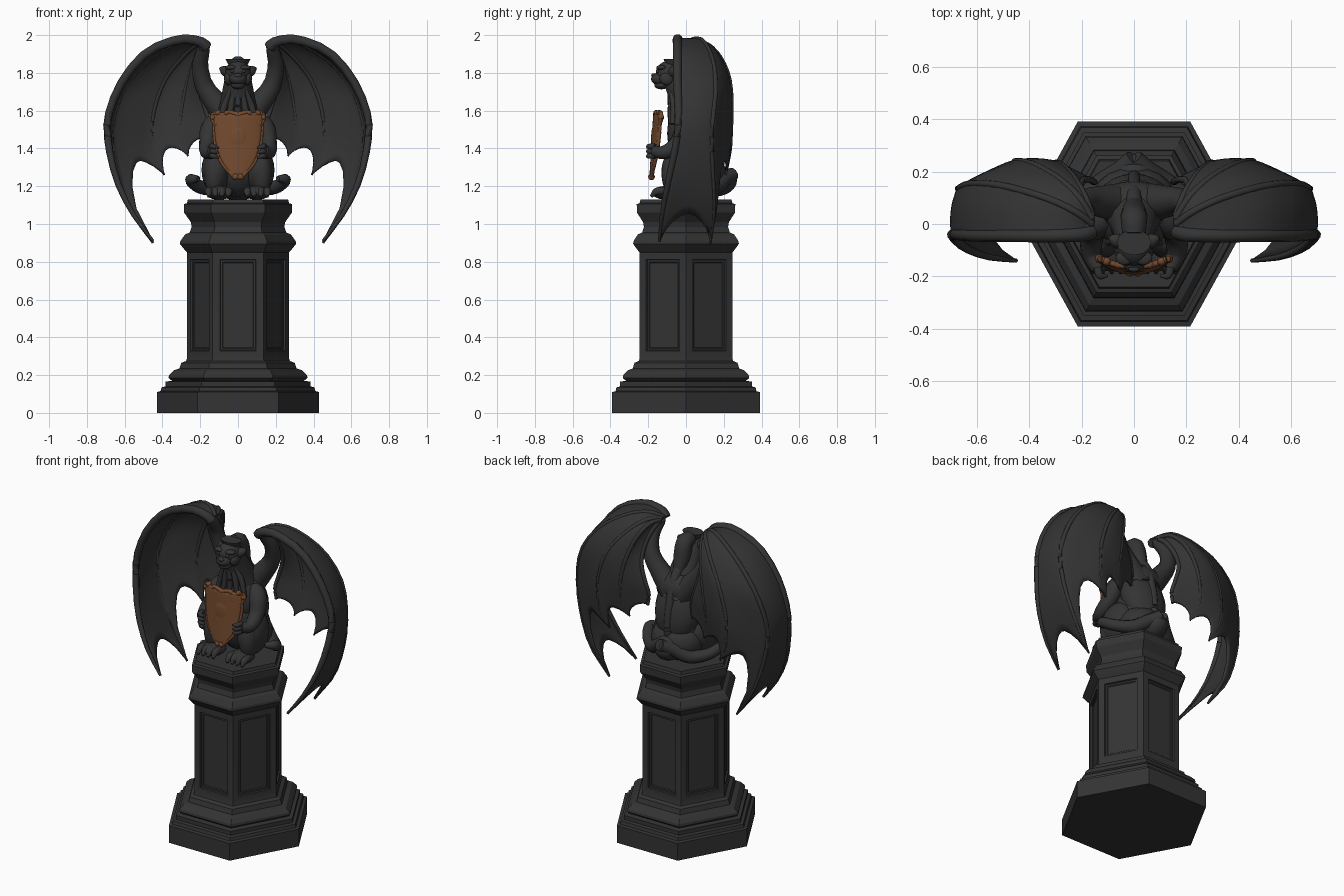
import bpy, bmesh, math
from mathutils import Vector, Matrix

if "Cube" in bpy.data.objects:
    bpy.data.objects.remove(bpy.data.objects["Cube"], do_unlink=True)


def material(name, rgb):
    m = bpy.data.materials.new(name)
    m.use_nodes = True
    m.diffuse_color = (*rgb, 1)
    m.node_tree.nodes["Principled BSDF"].inputs["Base Color"].default_value = (*rgb, 1)
    return m


STONE = material("dark_stone", (.034, .034, .034))
BRONZE = material("bronze", (.17, .068, .027))


def finish(bm, name, mat=STONE, mirror=False, thick=0, subsurf=0, angle=40):
    bmesh.ops.recalc_face_normals(bm, faces=bm.faces[:])
    me = bpy.data.meshes.new(name)
    bm.to_mesh(me)
    bm.free()
    me.materials.append(mat)
    ob = bpy.data.objects.new(name, me)
    bpy.context.collection.objects.link(ob)
    if thick:
        mod = ob.modifiers.new("thickness", 'SOLIDIFY')
        mod.thickness, mod.offset = thick, 0
    if subsurf:
        ob.modifiers.new("smooth", 'SUBSURF').levels = subsurf
    if mirror:
        ob.modifiers.new("mirror", 'MIRROR')
    bpy.ops.object.select_all(action='DESELECT')
    ob.select_set(True)
    bpy.context.view_layer.objects.active = ob
    bpy.ops.object.shade_smooth_by_angle(angle=math.radians(angle))


def spline(points, n):
    """Evenly sampled smooth path through the points."""
    p = [Vector(q) for q in points]
    p = [p[0] * 2 - p[1]] + p + [p[-1] * 2 - p[-2]]
    out = []
    for i in range(n + 1):
        s = i / n * (len(p) - 3)
        k = min(int(s), len(p) - 4)
        t = s - k
        a, b, c, d = p[k:k + 4]
        out.append(b + (c - a) * t / 2 + (a * 2 - b * 5 + c * 4 - d) * t * t / 2
                   + (b * 3 - a - c * 3 + d) * t ** 3 / 2)
    return out


def add_tube(bm, points, radii, n=20, sides=10):
    path = spline(points, n)
    rad = spline([(r, 0, 0) for r in radii], n)
    rings = []
    for i, p in enumerate(path):
        d = path[min(i + 1, n)] - path[max(i - 1, 0)]
        q = d.to_track_quat('Z', 'Y')
        ring = []
        for k in range(sides):
            a = math.tau * k / sides
            ring.append(bm.verts.new(p + q @ Vector((math.cos(a), math.sin(a), 0)) * max(rad[i].x, .002)))
        rings.append(ring)
    for r, s in zip(rings, rings[1:]):
        for k in range(sides):
            j = (k + 1) % sides
            bm.faces.new((r[k], r[j], s[j], s[k]))
    bm.faces.new(rings[0])
    bm.faces.new(rings[-1])


def add_ball(bm, centre, size, tilt=0):
    m = Matrix.Translation(centre) @ Matrix.Rotation(tilt, 4, 'X') @ Matrix.Diagonal((*size, 1))
    bmesh.ops.create_uvsphere(bm, u_segments=20, v_segments=12, radius=1, matrix=m)


def balls(name, items, mat=STONE, mirror=False):
    bm = bmesh.new()
    for it in items:
        add_ball(bm, *it)
    finish(bm, name, mat, mirror)


def tubes(name, items, mat=STONE, mirror=False):
    bm = bmesh.new()
    for pts, rad in items:
        add_tube(bm, pts, rad)
    finish(bm, name, mat, mirror)


# Hexagonal pedestal turned from one moulding profile
profile = [(.43, 0), (.43, .11), (.41, .115), (.405, .135), (.385, .14), (.385, .165), (.35, .17),
           (.368, .185), (.365, .2), (.34, .225), (.31, .235), (.3, .265), (.275, .275),
           (.27, .29), (.27, .85), (.28, .86), (.308, .895), (.305, .91), (.28, .945), (.255, .955),
           (.245, .985), (.25, 1.01), (.285, 1.06), (.287, 1.105), (.27, 1.11), (.265, 1.13)]
bm = bmesh.new()
rings = [[bm.verts.new((r * math.cos(k * math.pi / 3), r * math.sin(k * math.pi / 3) * 1.05, z))
          for k in range(6)] for r, z in profile]
bm.faces.new(rings[0])
bm.faces.new(rings[-1])
panels = []
for r, s in zip(rings, rings[1:]):
    for k in range(6):
        f = bm.faces.new((r[k], r[k - 5], s[k - 5], s[k]))
        if s[k].co.z - r[k].co.z > .4:
            panels.append(f)
bmesh.ops.recalc_face_normals(bm, faces=bm.faces[:])
# Sunk panels with a moulded frame
for width, depth in ((.055, 0), (.004, -.01), (.014, 0), (.006, -.005)):
    bmesh.ops.inset_individual(bm, faces=panels, thickness=width, depth=depth)
finish(bm, "pedestal", angle=20)

# Wings: finger ribs fanned out from the wrist, membrane lofted between them
lead = [(.165, -.03, 1.935), (.2, -.04, 1.965), (.31, -.045, 1.977), (.48, -.045, 1.91), (.61, -.045, 1.76),
        (.685, -.04, 1.58), (.688, -.05, 1.44), (.645, -.09, 1.24), (.56, -.125, 1.06), (.45, -.14, .91)]
outer = [(.16, 0, 1.95), (.23, .05, 1.98), (.34, .1, 1.955), (.5, .145, 1.85), (.62, .155, 1.69), (.67, .135, 1.5),
         (.65, .14, 1.3), (.575, .15, 1.08), (.45, .13, .9)]
middle = [(.16, .02, 1.95), (.21, .1, 1.955), (.29, .175, 1.89), (.39, .23, 1.76), (.45, .24, 1.58),
          (.45, .235, 1.4), (.39, .21, 1.26)]
inner = [(.16, .03, 1.945), (.19, .11, 1.935), (.235, .185, 1.85), (.275, .225, 1.72), (.3, .235, 1.58),
         (.305, .22, 1.46), (.265, .19, 1.36)]
root = [(.165, .03, 1.94), (.185, .08, 1.89), (.205, .13, 1.8), (.2, .165, 1.7), (.17, .17, 1.6), (.15, .16, 1.52),
        (.16, .16, 1.45)]
ribs = [spline(r, 40) for r in (lead, outer, middle, inner, root)]
scallops = (.11, .2, .13, .08)
bm = bmesh.new()
rows, steps = [], 8
for i, scallop in enumerate(scallops):
    for j in range(steps + (i == len(scallops) - 1)):
        u = j / steps
        bow = math.sin(math.pi * u)
        short = [a.lerp(b, u) for a, b in zip(ribs[i], ribs[i + 1])]
        row = []
        for k in range(31):
            t = k / 30 * (1 - scallop * bow ** .7) * 40
            a = min(int(t), 39)
            p = short[a].lerp(short[a + 1], t - a)
            billow = .014 * bow * math.sin(math.pi * k / 30)
            row.append(bm.verts.new(p + Vector((billow, billow * .7, 0))))
        rows.append(row)
for r, s in zip(rows, rows[1:]):
    for k in range(30):
        bm.faces.new((r[k], r[k + 1], s[k + 1], s[k]))
finish(bm, "wing_membranes", mirror=True, thick=.014, angle=60)
tubes("wing_fingers", [(lead, (.03, .025, .022, .018, .008)), (outer, (.014, .014, .013, .006)),
                       (middle, (.014, .013, .012, .005)), (inner, (.014, .012, .011, .005)),
                       (root, (.018, .014, .012, .01))], mirror=True)
tubes("wing_arms", [([(.04, .08, 1.55), (.12, .085, 1.645), (.18, .085, 1.735), (.2, .055, 1.84),
                      (.185, .005, 1.92), (.19, -.03, 1.95)], (.08, .062, .05, .043, .036, .025))], mirror=True)

# Seated body
balls("torso", [((0, .03, 1.34), (.15, .14, .2)), ((0, 0, 1.48), (.135, .1, .15)),
                ((0, .08, 1.44), (.145, .105, .2), .25), ((0, .08, 1.25), (.165, .14, .125)),
                ((0, .07, 1.57), (.14, .095, .1))])
tubes("neck", [([(0, .05, 1.5), (0, .015, 1.62), (0, -.03, 1.72), (0, -.075, 1.8)], (.13, .1, .08, .064))])
tubes("mane_folds", [([(x * .5, -.09 + x * x, 1.72), (x, -.08 + x * x * 3, 1.63), (x * 1.4, -.085 + x * x * 3, 1.53)],
                      (.008, .018, .012)) for x in (-.07, -.035, 0, .035, .07)])
tubes("spine_ridge", [([(0, .05, 1.72), (0, .12, 1.62), (0, .165, 1.48), (0, .18, 1.36), (0, .17, 1.27)],
                       (.03, .03, .025, .025, .03))])

# Head with muzzle, brow, ears and crest
balls("head", [((0, -.085, 1.8), (.068, .075, .065)), ((0, -.14, 1.768), (.046, .045, .034)),
               ((0, -.13, 1.735), (.038, .038, .022)), ((0, -.172, 1.785), (.022, .012, .013))])
balls("brow_and_cheeks", [((.036, -.13, 1.828), (.034, .027, .013)), ((.05, -.1, 1.77), (.024, .04, .036)),
                          ((.03, -.15, 1.808), (.011, .01, .009))], mirror=True)
tubes("ears", [([(.05, -.07, 1.8), (.075, -.06, 1.815), (.095, -.05, 1.825)], (.03, .025, .008))], mirror=True)
bm = bmesh.new()
bmesh.ops.create_cone(bm, cap_ends=True, segments=12, radius1=.045, radius2=.066, depth=.045,
                      matrix=Matrix.Translation((0, -.07, 1.852)) @ Matrix.Diagonal((1, .75, 1, 1)))
finish(bm, "head_crest")
tubes("nape_crest", [([(0, -.04, 1.845), (0, .015, 1.83), (0, .04, 1.75), (0, .08, 1.66)], (.045, .05, .05, .03))])

# Arms and clawed hands
tubes("arms", [([(.09, .03, 1.55), (.14, 0, 1.51), (.16, -.04, 1.43), (.163, -.11, 1.38), (.135, -.17, 1.385)],
                (.05, .056, .047, .038, .03))], mirror=True)
tubes("fingers", [([(.14, -.165, z), (.13, -.197, z), (.1, -.198, z - .008)], (.016, .014, .005))
                  for z in (1.36, 1.385, 1.41)], mirror=True)

# Haunches, feet and toes
balls("haunches", [((.115, -.01, 1.285), (.078, .12, .13), -.25), ((.125, -.07, 1.27), (.055, .06, .12))], mirror=True)
balls("feet", [((.1, -.1, 1.165), (.07, .08, .037))], mirror=True)
tubes("toes", [([(x, -.11, 1.175), (x, -.155, 1.172), (x, -.185, 1.145)], (.02, .021, .008))
               for x in (.05, .085, .12, .155)], mirror=True)

# Tail folded to a point behind the rump, ends wrapping both flanks
balls("tail_root", [((0, .15, 1.23), (.085, .12, .085))])
tubes("tail", [([(0, .25, 1.265), (.05, .2, 1.235), (.13, .15, 1.19), (.21, .08, 1.2), (.25, .01, 1.235),
                 (.21, -.03, 1.24)], (.036, .042, .04, .035, .03, .015))], mirror=True)

# Bowed shield
widths = [(1.25, .02), (1.28, .048), (1.32, .082), (1.38, .11), (1.47, .125), (1.53, .125), (1.56, .138), (1.59, .128)]


def shield_point(x, z):
    return Vector((x, -.183 + 1.8 * x * x + (z - 1.25) * .06, z))


bm = bmesh.new()
rows = [[bm.verts.new(shield_point(w * i / 6, z)) for i in range(-6, 7)] for z, w in widths]
for r, s in zip(rows, rows[1:]):
    for i in range(12):
        bm.faces.new((r[i], r[i + 1], s[i + 1], s[i]))
finish(bm, "shield", BRONZE, thick=.022, subsurf=1)
edge = [shield_point(w, z) for z, w in widths]
top = [shield_point(x, z) for x, z in ((.125, 1.59), (.08, 1.578), (.05, 1.592), (0, 1.58))]
tubes("shield_rim", [(edge, (.012, .01, .012)), (top, (.013, .011, .013))], BRONZE, mirror=True)
scrolls = ((.132, 1.565, .017), (.105, 1.588, .016), (.06, 1.588, .014), (.115, 1.53, .013), (.014, 1.25, .018))
balls("shield_scrolls", [(shield_point(x, z), (r, r, r)) for x, z, r in scrolls], BRONZE, mirror=True)
balls("shield_boss", [(shield_point(0, 1.45), (.05, .014, .07))], BRONZE)
